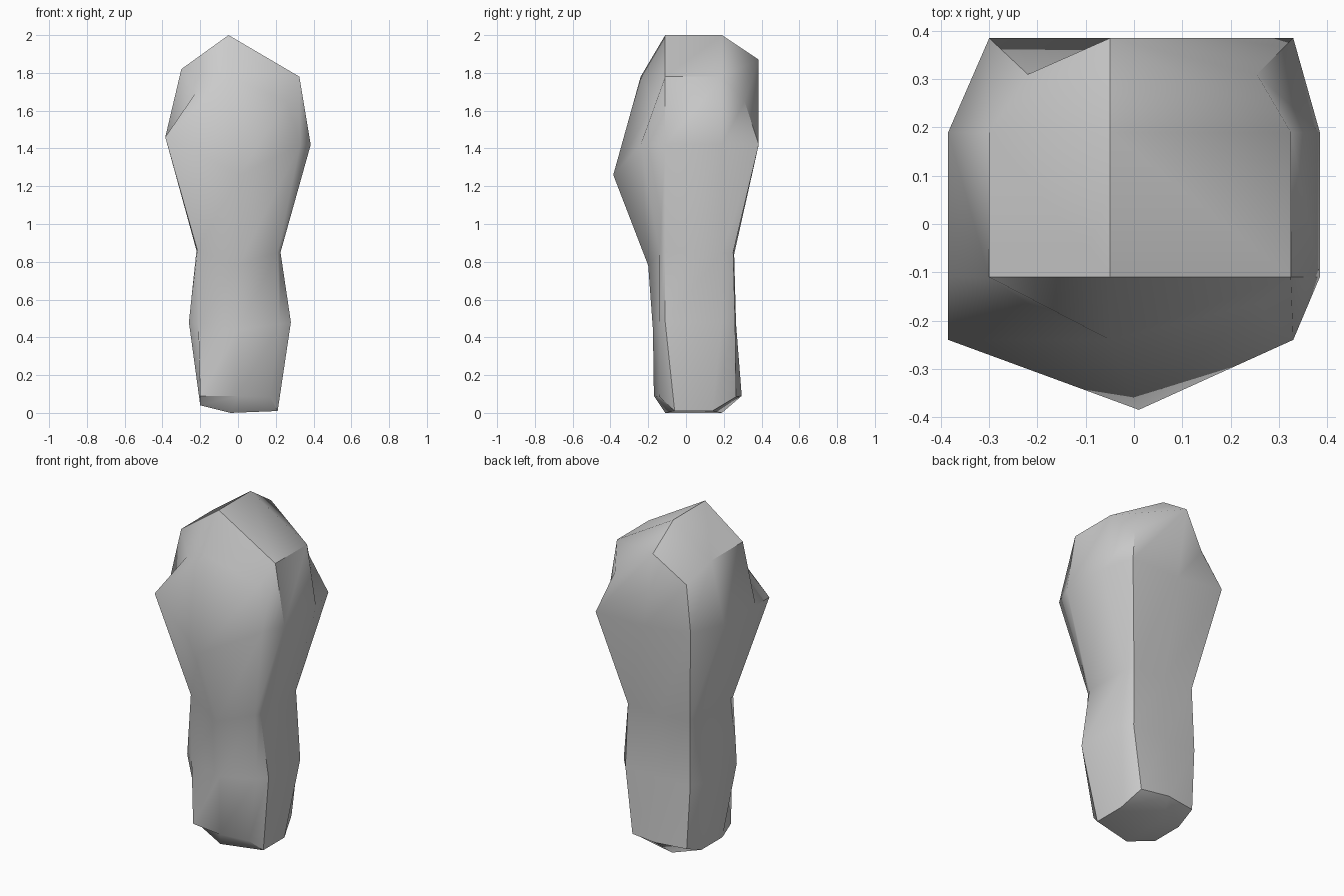
import bpy, bmesh, math

if "Cube" in bpy.data.objects:
    bpy.data.objects.remove(bpy.data.objects["Cube"])

# Each level: left side (x, z), right side (x, z), side y range,
# corner x (front left, back left, right), corner y (front, back), corner z (left, right),
# middle seam x, front (y, z), back (y, z)
LEVELS = [
    ((-.20, .04), (.21, .01), (-.06, .14), (-.20, -.19, .17), (-.14, .265), (.09, .085),
     0, (-.17, .09), (.295, .09)),
    ((-.26, .48), (.28, .48), (-.11, .19), (-.21, -.21, .22), (-.14, .26), (.47, .47),
     0, (-.175, .44), (.265, .47)),
    ((-.22, .86), (.225, .85), (-.11, .19), (-.215, -.20, .21), (-.14, .25), (.86, .85),
     0, (-.20, .78), (.255, .84)),
    ((-.385, 1.46), (.385, 1.42), (-.11, .19), (-.385, -.30, .33), (-.24, .385), (1.46, 1.42),
     .01, (-.385, 1.26), (.385, 1.42)),
    ((-.30, 1.82), (.325, 1.78), (-.11, .19), (-.22, -.22, .255), (-.165, .31), (1.70, 1.65),
     -.05, (-.24, 1.78), (.385, 1.87)),
]

bm = bmesh.new()


def ring(left, right, sy, cx, cy, cz, mx, front, back):
    """Ten points, anticlockwise from the front left corner."""
    pts = [(cx[0], cy[0], cz[0]), (mx, *front), (cx[2], cy[0], cz[1]),
           (right[0], sy[0], right[1]), (right[0], sy[1], right[1]),
           (cx[2], cy[1], cz[1]), (mx, *back), (cx[1], cy[1], cz[0]),
           (left[0], sy[1], left[1]), (left[0], sy[0], left[1])]
    return [bm.verts.new(p) for p in pts]


def cap(r, f, b):
    """Close a ring with a central ridge f-b."""
    f, b = bm.verts.new(f), bm.verts.new(b)
    for face in ((r[1], r[2], r[3], f), (r[3], r[4], b, f), (r[4], r[5], r[6], b),
                 (r[6], r[7], r[8], b), (r[8], r[9], f, b), (r[9], r[0], r[1], f)):
        bm.faces.new(face)


# Walls between levels, then the ridge and the base
rings = [ring(*lv) for lv in LEVELS]
for lo, hi in zip(rings, rings[1:]):
    for i in range(10):
        j = (i + 1) % 10
        bm.faces.new((lo[i], lo[j], hi[j], hi[i]))
cap(rings[-1], (-.05, -.11, 2), (-.05, .19, 2))
cap(rings[0], (-.04, -.11, 0), (-.04, .19, 0))
bmesh.ops.recalc_face_normals(bm, faces=bm.faces)

mesh = bpy.data.meshes.new("rock_pillar")
bm.to_mesh(mesh)
bm.free()
pillar = bpy.data.objects.new("rock_pillar", mesh)
bpy.context.collection.objects.link(pillar)
bpy.context.view_layer.objects.active = pillar
pillar.select_set(True)
bpy.ops.object.shade_smooth_by_angle(angle=math.radians(40))
